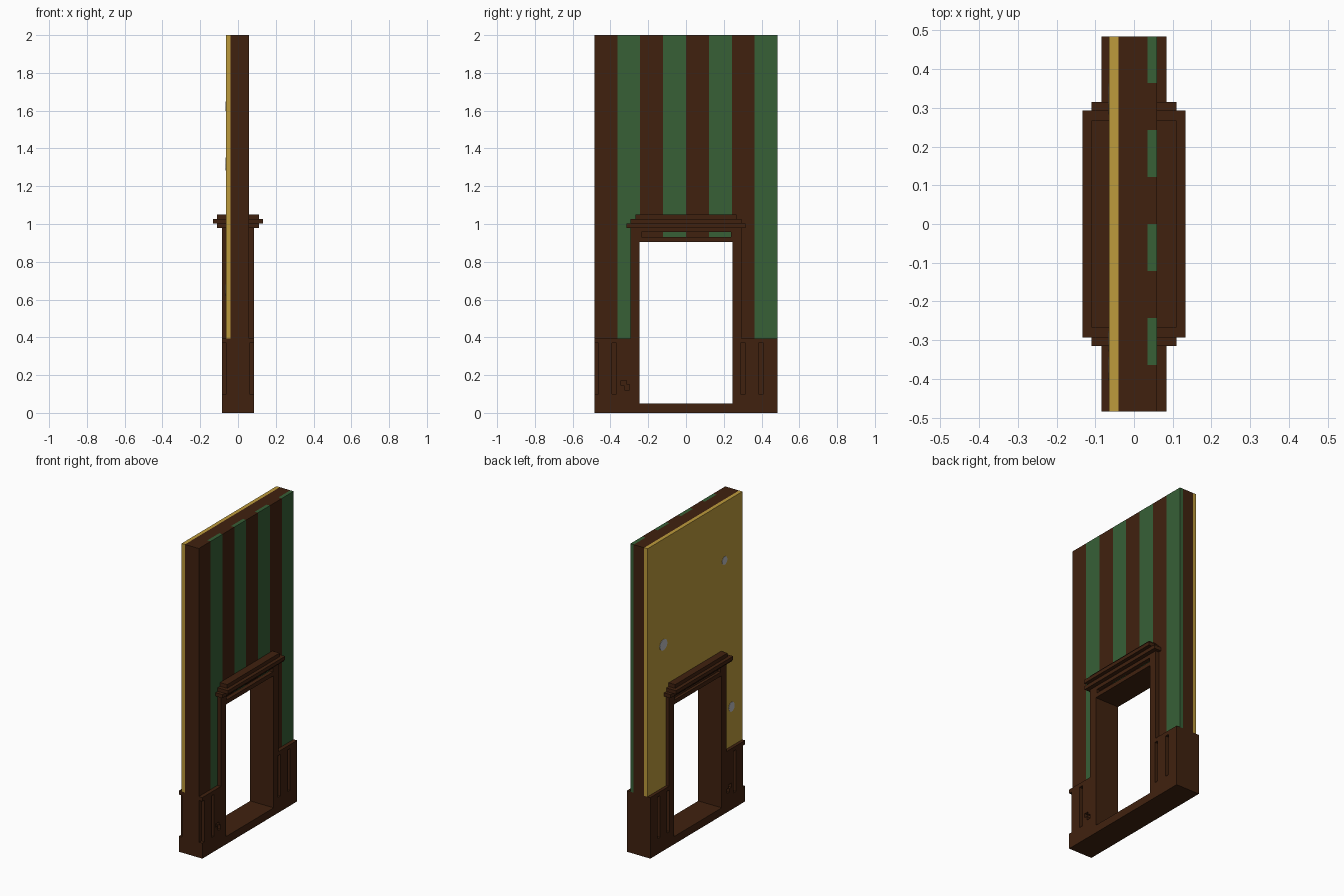
import bpy, bmesh, math

if "Cube" in bpy.data.objects:
    bpy.data.objects.remove(bpy.data.objects["Cube"], do_unlink=True)


def material(name, rgb):
    m = bpy.data.materials.new(name)
    m.use_nodes = True
    m.diffuse_color = (*rgb, 1)
    bsdf = m.node_tree.nodes["Principled BSDF"]
    bsdf.inputs["Base Color"].default_value = (*rgb, 1)
    bsdf.inputs["Roughness"].default_value = 0.8
    return m


BROWN = material("dark wood", (0.051, 0.0155, 0.0048))
GREEN = material("green stripe", (0.038, 0.115, 0.037))
YELLOW = material("ochre plaster", (0.51, 0.325, 0.045))
GREY = material("pale grey patch", (0.50, 0.50, 0.52))


def finish(name, bm, mat):
    bmesh.ops.recalc_face_normals(bm, faces=bm.faces)
    mesh = bpy.data.meshes.new(name)
    bm.to_mesh(mesh)
    bm.free()
    mesh.materials.append(mat)
    ob = bpy.data.objects.new(name, mesh)
    bpy.context.collection.objects.link(ob)
    return ob


def extrude_yz(bm, outline, x0, x1):
    """Extrude a closed (y, z) outline from x0 to x1."""
    face = bm.faces.new([bm.verts.new((x0, y, z)) for y, z in outline])
    out = bmesh.ops.extrude_face_region(bm, geom=[face])
    verts = [g for g in out["geom"] if isinstance(g, bmesh.types.BMVert)]
    bmesh.ops.translate(bm, verts=verts, vec=(x1 - x0, 0, 0))


def rect(y0, y1, z0, z1):
    return [(y0, z0), (y1, z0), (y1, z1), (y0, z1)]


def slab(name, outline, x0, x1, mat):
    bm = bmesh.new()
    extrude_yz(bm, outline, x0, x1)
    return finish(name, bm, mat)


HALF = 0.485      # half the wall width
DOOR = 0.245      # half the door opening
BASE = 0.395      # top of the wainscot
DEEP = 0.084      # half depth of wainscot and door frame

# Wall layers with a doorway notch
wall = [(-HALF, BASE), (-HALF, 2), (HALF, 2), (HALF, BASE),
        (0.27, BASE), (0.27, 0.92), (-0.27, 0.92), (-0.27, BASE)]
slab("wall_core", wall, -0.04, 0.035, BROWN)
slab("plaster_layer", wall, -0.064, -0.04, YELLOW)

# Striped boards on the +x face
step = 2 * HALF / 8
for i in range(8):
    y0 = -HALF + i * step
    y1 = y0 + step
    if 2 <= i <= 5:
        outline = rect(y0, y1, 0.92, 2)
    elif i in (1, 6):
        # boards beside the doorway stop inside the frame, then run over it
        inner, outer = (y1, y0) if i == 1 else (y0, y1)
        post = math.copysign(0.27, inner)
        outline = [(outer, BASE), (outer, 2), (inner, 2),
                   (inner, 0.92), (post, 0.92), (post, BASE)]
    else:
        outline = rect(y0, y1, BASE, 2)
    slab(f"wall_board_{i + 1}", outline, 0.035, 0.059, GREEN if i % 2 else BROWN)

# Wainscot and door frame in one stepped outline
POST, TOP = 0.295, 0.985
half = [(DOOR, 0), (HALF, 0), (HALF, BASE), (POST, BASE), (POST, TOP)]
inner = [(DOOR, 0), (DOOR, 0.905), (-DOOR, 0.905)]
surround = slab("door_surround",
                half[1:] + [(-y, z) for y, z in reversed(half)] + inner[:0:-1] + [inner[0]],
                -DEEP, DEEP, BROWN)

# Grooves carved on both faces
grooves = [rect(-0.50, -0.463, 0.10, 0.37), rect(-0.393, -0.367, 0.10, 0.37),
           rect(0.288, 0.314, 0.10, 0.37), rect(0.385, 0.411, 0.10, 0.37),
           rect(-0.235, 0.238, 0.932, 0.957),
           [(-0.345, 0.145), (-0.325, 0.145), (-0.325, 0.12), (-0.298, 0.12),
            (-0.298, 0.15), (-0.315, 0.15), (-0.315, 0.172), (-0.345, 0.172)]]
bm = bmesh.new()
for outline in grooves:
    lintel = outline[0][1] > 0.9
    extrude_yz(bm, outline, 0.053 if lintel else 0.062, 0.12)
    extrude_yz(bm, outline, -0.12, -0.066 if lintel else -0.062)
cutter = finish("groove_cutter", bm, BROWN)
cutter.hide_render = True
mod = surround.modifiers.new("grooves", 'BOOLEAN')
mod.operation = 'DIFFERENCE'
mod.solver = 'EXACT'
mod.object = cutter
bpy.context.view_layer.objects.active = surround
bpy.ops.object.modifier_apply(modifier=mod.name)
bpy.data.objects.remove(cutter, do_unlink=True)

# Door sill
slab("door_sill", rect(-DOOR, DOOR, 0, 0.05), -DEEP, DEEP, BROWN)

# Stepped cornice over the door
for name, hy, hx, z0, z1 in [("lower", 0.315, 0.11, 0.98, 1.003),
                             ("middle", 0.293, 0.133, 1.003, 1.026),
                             ("upper", 0.268, 0.11, 1.026, 1.05)]:
    # two halves that meet inside the wall
    for side, s in (("left", 1), ("right", -1)):
        slab(f"cornice_{name}_{side}", rect(-hy, hy, z0, z1), s * 0.03, s * hx, BROWN)

# Pale patches on the plaster
for i, (y, z, ry, rz) in enumerate([(-0.303, 1.623, 0.027, 0.027),
                                    (0.323, 1.317, 0.04, 0.036),
                                    (-0.374, 0.65, 0.030, 0.032)]):
    ring = [(y + ry * math.cos(a * math.tau / 10), z + rz * math.sin(a * math.tau / 10))
            for a in range(10)]
    slab(f"plaster_patch_{i + 1}", ring, -0.066, -0.063, GREY)
